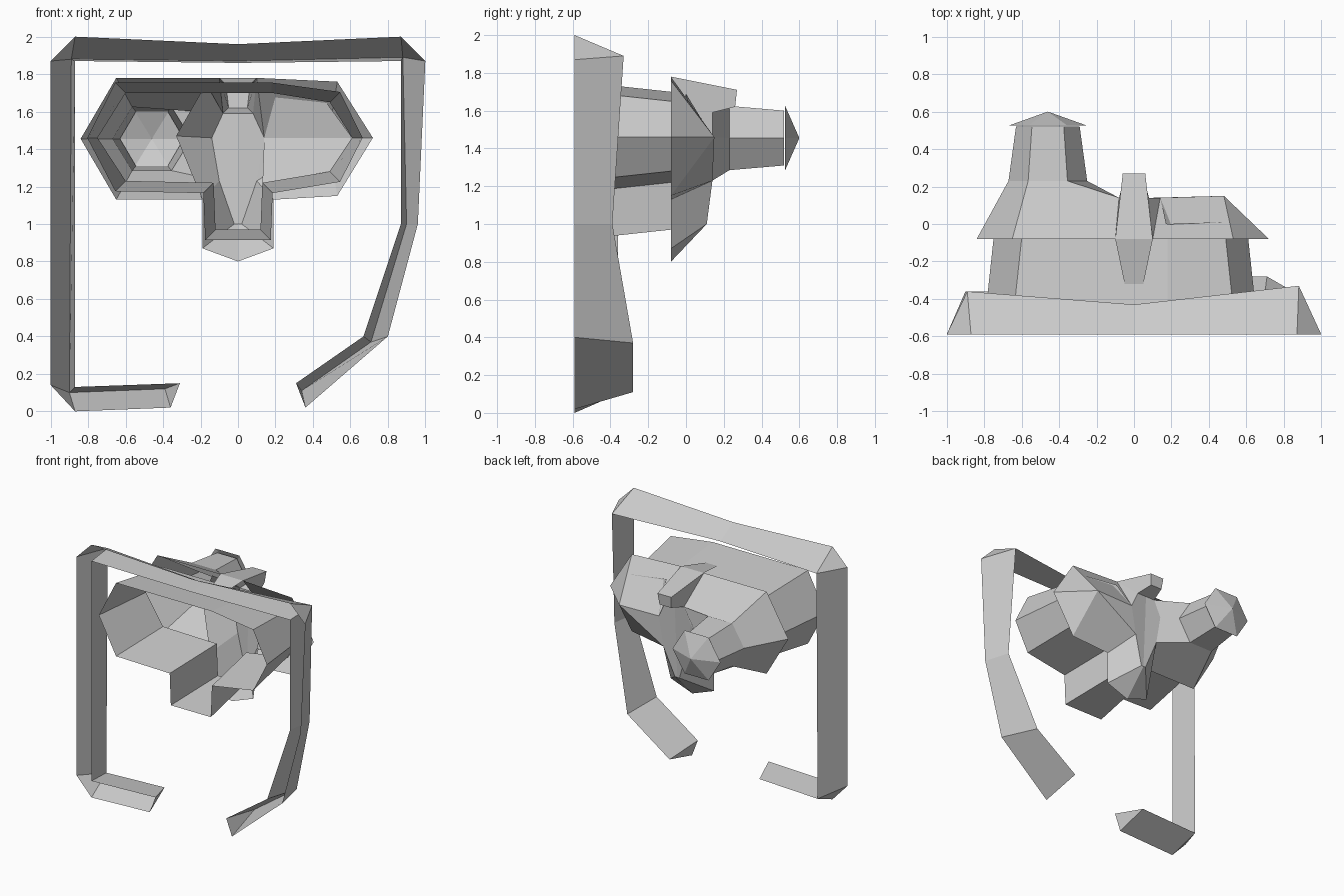
import bpy
import bmesh
from math import cos, sin, pi

default_cube = bpy.data.objects.get("Cube")
if default_cube:
    bpy.data.objects.remove(default_cube, do_unlink=True)

grey = bpy.data.materials.new("plain_grey")
grey.use_nodes = True
grey.diffuse_color = (0.6, 0.6, 0.6, 1)
grey.node_tree.nodes["Principled BSDF"].inputs["Base Color"].default_value = grey.diffuse_color


def build(name, points, faces, mirror=False):
    """Make a flat shaded object from named points and faces listing those names."""
    bm = bmesh.new()
    verts = {key: bm.verts.new(point) for key, point in points.items()}
    for face in faces:
        bm.faces.new([verts[key] for key in face])
    bmesh.ops.remove_doubles(bm, verts=bm.verts, dist=0.0005)
    bmesh.ops.recalc_face_normals(bm, faces=bm.faces)
    mesh = bpy.data.meshes.new(name)
    bm.to_mesh(mesh)
    bm.free()
    mesh.materials.append(grey)
    part = bpy.data.objects.new(name, mesh)
    bpy.context.scene.collection.objects.link(part)
    if mirror:
        part.modifiers.new("mirror", 'MIRROR')
    return part


def loft(name, sections, closed=False, cap_first=False, cap_last=False):
    """Skin a row of sections that share the same number of points."""
    count = len(sections[0])
    points = {(row, col): point
              for row, section in enumerate(sections)
              for col, point in enumerate(section)}
    faces = []
    for row in range(len(sections) - 1):
        for col in range(count if closed else count - 1):
            following = (col + 1) % count
            faces.append([(row, col), (row, following),
                          (row + 1, following), (row + 1, col)])
    if cap_first:
        faces.append([(0, col) for col in range(count)])
    if cap_last:
        faces.append([(len(sections) - 1, col) for col in range(count)])
    return build(name, points, faces)


# Hollow frame: front outer edge, rear ridge and front inner edge at each station
FRONT = -0.59


def station(outer, ridge, inner):
    return [(outer[0], FRONT, outer[1]), ridge, (inner[0], FRONT, inner[1])]


low_ridge, low_inner = (-0.9, -0.36, 0.1), (-0.87, 0.13)
right_ridge, right_inner = (-0.89, -0.36, 1.88), (-0.87, 1.87)
left_ridge, left_inner = (0.88, -0.33, 1.89), (0.87, 1.87)

loft("frame", [
    station((-0.36, 0.02), (-0.39, -0.36, 0.12), (-0.31, 0.15)),
    station((-0.87, 0), low_ridge, low_inner),
    station((-1, 0.14), low_ridge, low_inner),
    station((-1, 1.87), right_ridge, right_inner),
    station((-0.87, 2), right_ridge, right_inner),
    station((0, 1.96), (0, -0.43, 1.87), (0, 1.86)),
    station((0.87, 2), left_ridge, left_inner),
    station((1, 1.87), left_ridge, left_inner),
    station((0.96, 1), (0.9, -0.39, 1), (0.87, 1)),
    station((0.8, 0.4), (0.71, -0.28, 0.37), (0.67, 0.4)),
    station((0.36, 0.02), (0.34, -0.28, 0.11), (0.31, 0.15)),
], cap_first=True, cap_last=True)


# Open collar reaching forward to the frame: two eye cups and a nose channel
def collar_outline(y, grow):
    return [
        (-0.6 - grow, y, 1.7 + grow), (0.18, y, 1.7 + grow),
        (0.49 + grow, y, 1.65 + grow), (0.61 + grow, y, 1.46),
        (0.49 + grow, y, 1.28 - grow), (0.13 + grow, y, 1.22 - grow),
        (0.12 + grow, y, 0.97 - grow), (-0.12 - grow, y, 0.97 - grow),
        (-0.13 - grow, y, 1.22 - grow), (-0.6 - grow, y, 1.23 - grow),
        (-0.75 - grow, y, 1.46),
    ]


RIM = -0.08
loft("collar", [collar_outline(FRONT, 0.055), collar_outline(RIM, 0)], closed=True)

# Points shared by the housing parts
BACK = 0.14
brow = (0.08, BACK, 1.59)
temple = (0.14, BACK, 1.46)
nostril = (0.1, BACK, 1.23)
tip = (0.02, 0.11, 1)
corner = (0.19, RIM, 1.13)


def flip(point):
    return (-point[0], point[1], point[2])


# Nose: back plate, side wall and underside, mirrored
build("nose", {
    "brow": brow, "temple": temple, "nostril": nostril, "tip": tip,
    "corner": corner, "base": (0.19, RIM, 0.87), "chin": (0, RIM, 0.8),
    "middle_top": (0, BACK, 1.59), "middle_low": (0, 0.11, 1),
}, [
    ("middle_top", "brow", "temple", "nostril", "tip", "middle_low"),
    ("nostril", "corner", "base", "tip"),
    ("tip", "base", "chin", "middle_low"),
], mirror=True)

# Bridge fin over the nose, mirrored
build("bridge_fin", {
    "front": (0.05, -0.32, 1.73), "front_mid": (0, -0.32, 1.73),
    "wide": (0.1, RIM, 1.78), "wide_mid": (0, RIM, 1.78),
    "rear": (0.06, 0.27, 1.71), "rear_mid": (0, 0.27, 1.71),
    "under": (0.05, 0.26, 1.62), "under_mid": (0, 0.26, 1.62),
    "brow": brow, "brow_mid": (0, BACK, 1.59),
}, [
    ("front", "wide", "wide_mid", "front_mid"),
    ("wide", "rear", "rear_mid", "wide_mid"),
    ("rear", "under", "under_mid", "rear_mid"),
    ("under", "brow", "brow_mid", "under_mid"),
    ("wide", "rear", "under", "brow"),
], mirror=True)

# Left lobe: a hipped shape narrowing to a level ridge
build("left_lobe", {
    "inner": (0.1, RIM, 1.78), "top": (0.53, RIM, 1.76),
    "side": (0.72, RIM, 1.46), "low": (0.53, RIM, 1.15),
    "corner": corner, "ridge": (0.48, 0.15, 1.46),
    "brow": brow, "temple": temple, "nostril": nostril,
}, [
    ("inner", "top", "ridge", "temple"),
    ("inner", "temple", "brow"),
    ("top", "side", "ridge"),
    ("side", "low", "ridge"),
    ("low", "corner", "nostril", "ridge"),
    ("nostril", "temple", "ridge"),
])

# Folded lens inside the left cup
build("left_lens", {
    "inner_top": (0.17, 0, 1.69), "outer_top": (0.47, 0.01, 1.65),
    "inner": temple, "outer": (0.61, RIM, 1.46),
    "inner_low": (0.13, 0.05, 1.2), "outer_low": (0.49, RIM, 1.27),
}, [
    ("inner_top", "outer_top", "outer", "inner"),
    ("inner", "outer", "outer_low", "inner_low"),
])


# Eyepiece rings: six sides around one axis
def ring(y, half_width, half_height):
    return [(-0.46 + half_width * cos(step * pi / 3), y,
             1.455 + half_height * sin(step * pi / 3) / sin(pi / 3))
            for step in range(6)]


barrel_base = ring(0.23, 0.21, 0.17)

# Right lobe: wide rim narrowing to the eyepiece base
socket = dict(zip(("inner", "inner_top", "outer_top", "outer",
                   "outer_low", "inner_low"), barrel_base))
build("right_lobe", {
    **{"base_" + key: point for key, point in socket.items()},
    "inner": (-0.1, RIM, 1.78), "top": (-0.65, RIM, 1.78),
    "side": (-0.84, RIM, 1.455), "low": (-0.65, RIM, 1.13),
    "corner": flip(corner), "brow": flip(brow),
    "temple": flip(temple), "nostril": flip(nostril),
}, [
    ("inner", "top", "base_outer_top", "base_inner_top", "brow"),
    ("top", "side", "base_outer", "base_outer_top"),
    ("side", "low", "base_outer_low", "base_outer"),
    ("low", "corner", "nostril", "base_inner_low", "base_outer_low"),
    ("brow", "temple", "base_inner", "base_inner_top"),
    ("temple", "nostril", "base_inner_low", "base_inner"),
])

# Inner wall beside the nose
build("inner_nose_wall", {
    "top": (-0.17, RIM, 1.75), "crease": (-0.33, 0.03, 1.47),
    "corner": flip(corner), "brow": flip(brow),
    "temple": flip(temple), "nostril": flip(nostril),
}, [
    ("top", "crease", "temple", "brow"),
    ("crease", "corner", "nostril", "temple"),
])

# Eyepiece barrel and its flared pointed cap
loft("eyepiece_barrel", [barrel_base, ring(0.52, 0.17, 0.145)], closed=True)
loft("eyepiece_cap", [ring(0.525, 0.21, 0.17), [(-0.46, 0.6, 1.455)] * 6], closed=True)
